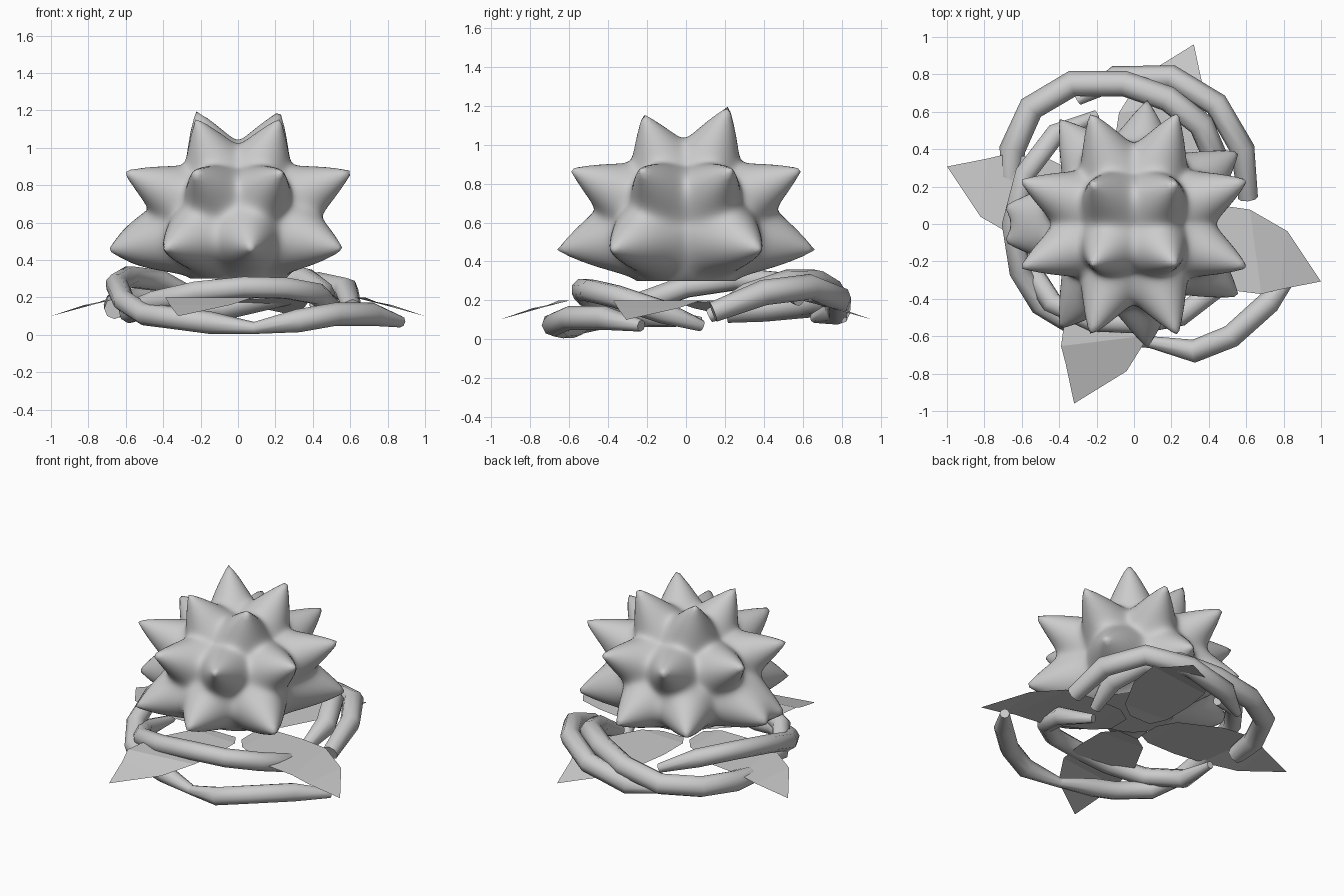
import bpy, bmesh, math
from mathutils import Vector, Matrix

if "Cube" in bpy.data.objects:
    bpy.data.objects.remove(bpy.data.objects["Cube"])

CENTER = Vector((0, 0, 0.6))


def finish(name, bm, smooth=True):
    me = bpy.data.meshes.new(name)
    bm.to_mesh(me)
    bm.free()
    ob = bpy.data.objects.new(name, me)
    bpy.context.collection.objects.link(ob)
    for p in me.polygons:
        p.use_smooth = smooth
    return ob


# Spike tips: four on the crown, eight around the middle, eight round the base
tips = []
for sx in (-1, 1):
    for sy in (-1, 1):
        tips.append((Vector((0.22 * sx, 0.215 * sy, 1.165 + 0.02 * sy)), 34))
        tips.append((Vector((0.60 * sx, 0.23 * sy, 0.87)), 34))
        tips.append((Vector((0.23 * sx, 0.585 * sy, 0.87)), 34))
for s in (-1, 1):
    for x, y in ((0.07, 0.65), (0.55, 0.38), (-0.39, 0.55), (-0.66, 0.09)):
        tips.append((Vector((x, y * s, 0.46)), 40))
spikes = [((t - CENTER).normalized(), (t - CENTER).length, math.radians(w)) for t, w in tips]

# Spiky fruit: fine sphere pushed out into concave cones, cut flat underneath
bm = bmesh.new()
bmesh.ops.create_icosphere(bm, subdivisions=6, radius=1)
base = 0.392
for v in bm.verts:
    d = v.co.normalized()
    total = 0
    for axis, length, width in spikes:
        t = d.angle(axis, 0.0) / width
        if t < 1:
            # power sum blends neighbouring spikes into soft ridges
            total += ((length + 0.015 - base) * (1 - t) ** 2) ** 2
    v.co = CENTER + d * (base + total ** 0.5)
geom = bm.verts[:] + bm.edges[:] + bm.faces[:]
cut = bmesh.ops.bisect_plane(bm, geom=geom, plane_co=(0, 0, 0.3), plane_no=(0, 0, -1), clear_outer=True)
rim = [e for e in cut["geom_cut"] if isinstance(e, bmesh.types.BMEdge)]
bmesh.ops.holes_fill(bm, edges=rim, sides=0)
body = finish("spiky_fruit", bm)
for p in body.data.polygons:
    if len(p.vertices) > 8:
        p.use_smooth = False

# Four drooping leaves, single flat sheets turned by quarter turns
pairs = [((0.10, 0.05, 0.19), (0.10, -0.11, 0.19)),
         ((0.20, 0.11, 0.20), (0.18, -0.22, 0.20)),
         ((0.42, 0.11, 0.20), (0.45, -0.36, 0.20)),
         ((0.62, 0.08, 0.20), (0.68, -0.39, 0.20)),
         ((0.82, -0.04, 0.16), (0.78, -0.365, 0.16))]
for i in range(4):
    bm = bmesh.new()
    rows = [[bm.verts.new(p) for p in pair] for pair in pairs]
    for a, b in zip(rows, rows[1:]):
        bm.faces.new((a[0], a[1], b[1], b[0]))
    tip = bm.verts.new((1.0, -0.32, 0.10))
    bm.faces.new((rows[-1][0], rows[-1][1], tip))
    bmesh.ops.rotate(bm, verts=bm.verts[:], cent=(0, 0, 0),
                     matrix=Matrix.Rotation(i * math.pi / 2, 3, 'Z'))
    bmesh.ops.scale(bm, verts=bm.verts[:], vec=(1, 0.96, 1))
    bmesh.ops.recalc_face_normals(bm, faces=bm.faces[:])
    if sum(f.normal.z for f in bm.faces) < 0:
        bmesh.ops.reverse_faces(bm, faces=bm.faces[:])
    finish(f"leaf_{i + 1}", bm, False)


# Faceted tube swept along a path, thinned at its ends
def vine(name, pts, radius, ends):
    cu = bpy.data.curves.new(name, 'CURVE')
    cu.dimensions = '3D'
    cu.bevel_depth = radius
    cu.bevel_resolution = 2
    cu.use_fill_caps = True
    sp = cu.splines.new('POLY')
    sp.points.add(len(pts) - 1)
    for p, co in zip(sp.points, pts):
        p.co = (*co, 1)
    sp.points[0].radius, sp.points[-1].radius = ends
    sp.use_smooth = True
    ob = bpy.data.objects.new(name, cu)
    bpy.context.collection.objects.link(ob)


# Front right runner, thinning towards the middle of the front
vine("front_right_vine", [(0.87, -0.23, 0.07), (0.72, -0.42, 0.11), (0.52, -0.60, 0.11),
                          (0.32, -0.68, 0.075), (0.08, -0.63, 0.035)], 0.062, (0.5, 0.5))
# Left runner, rising round the left side to the back
vine("left_vine", [(0.10, -0.635, 0.035), (-0.15, -0.58, 0.065),
                   (-0.30, -0.55, 0.085), (-0.50, -0.43, 0.11), (-0.61, -0.25, 0.18),
                   (-0.65, 0.0, 0.27), (-0.58, 0.27, 0.31), (-0.42, 0.48, 0.29),
                   (-0.20, 0.58, 0.20)], 0.060, (0.5, 0.5))
# Vine hugging the fruit along the front
vine("front_vine", [(0.40, 0.08, 0.07), (0.50, -0.12, 0.14), (0.42, -0.36, 0.22),
                    (0.25, -0.49, 0.25), (0.03, -0.53, 0.255), (-0.22, -0.52, 0.23),
                    (-0.44, -0.42, 0.18), (-0.58, -0.2, 0.12), (-0.56, 0.08, 0.09)],
     0.06, (0.5, 0.4))
# Broad vine across the back left
vine("back_vine", [(-0.66, 0.21, 0.14), (-0.65, 0.40, 0.16), (-0.55, 0.62, 0.18),
                   (-0.33, 0.75, 0.19), (-0.05, 0.75, 0.24), (0.18, 0.67, 0.29),
                   (0.36, 0.53, 0.29), (0.45, 0.32, 0.22), (0.42, 0.12, 0.12)], 0.07, (0.8, 0.5))
# Outer vine round the back right
vine("outer_vine", [(0.61, 0.14, 0.14), (0.58, 0.40, 0.24), (0.44, 0.64, 0.27),
                    (0.20, 0.785, 0.21), (-0.10, 0.78, 0.14), (-0.30, 0.66, 0.11)],
     0.066, (0.8, 0.4))
